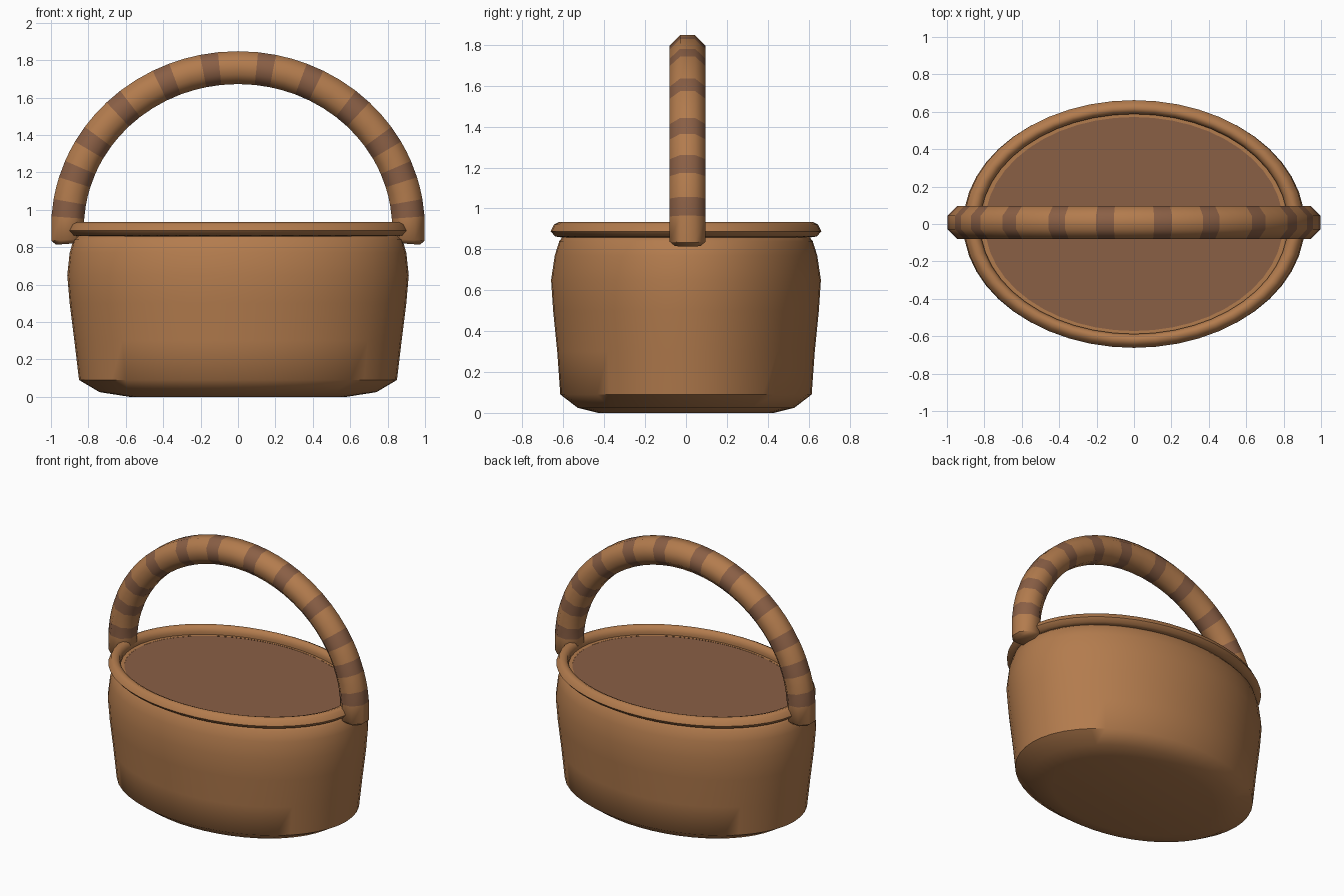
import bpy, bmesh, math
from mathutils import Vector

cube = bpy.data.objects.get("Cube")
if cube:
    bpy.data.objects.remove(cube)


def make_material(name, rgb):
    m = bpy.data.materials.new(name)
    m.use_nodes = True
    m.diffuse_color = (*rgb, 1)
    m.node_tree.nodes["Principled BSDF"].inputs["Base Color"].default_value = (*rgb, 1)
    return m


tan = make_material("wicker tan", (0.45, 0.20, 0.075))
brown = make_material("dark brown", (0.255, 0.115, 0.06))


def loft(name, rings, angle, closed=False, caps=True, rule=None):
    """Skin a list of point rings; rule(ring index) gives the material slot."""
    bm = bmesh.new()
    loops = [[bm.verts.new(p) for p in ring] for ring in rings]
    count = len(loops[0])
    for i in range(len(loops) if closed else len(loops) - 1):
        a, b = loops[i], loops[(i + 1) % len(loops)]
        for j in range(count):
            k = (j + 1) % count
            f = bm.faces.new((a[j], a[k], b[k], b[j]))
            f.material_index = rule(i) if rule else 0
    if caps and not closed:
        bm.faces.new(loops[0][::-1])
        last = bm.faces.new(loops[-1])
        last.material_index = rule(len(loops) - 1) if rule else 0
    bmesh.ops.recalc_face_normals(bm, faces=bm.faces)
    mesh = bpy.data.meshes.new(name)
    bm.to_mesh(mesh)
    bm.free()
    mesh.materials.append(tan)
    mesh.materials.append(brown)
    obj = bpy.data.objects.new(name, mesh)
    bpy.context.collection.objects.link(obj)
    bpy.ops.object.select_all(action='DESELECT')
    obj.select_set(True)
    bpy.context.view_layer.objects.active = obj
    bpy.ops.object.shade_smooth_by_angle(angle=math.radians(angle))
    return obj


def ellipse(a, b, z, sides=48):
    steps = [math.tau * i / sides for i in range(sides)]
    return [Vector((a * math.cos(t), b * math.sin(t), z)) for t in steps]


# Bulging oval body: x radius, y radius, height
body = [(0.58, 0.43, 0), (0.74, 0.53, 0.025), (0.85, 0.615, 0.09),
        (0.875, 0.63, 0.3), (0.9, 0.65, 0.5), (0.913, 0.66, 0.65),
        (0.9, 0.642, 0.77), (0.88, 0.62, 0.84), (0.85, 0.6, 0.865)]
loft("basket_body", [ellipse(*p) for p in body], 50)

# Rolled rim, closed cross-section
rim = [(0.85, 0.605, 0.858), (0.885, 0.64, 0.863), (0.907, 0.662, 0.888),
       (0.89, 0.645, 0.922), (0.865, 0.62, 0.935), (0.835, 0.598, 0.925),
       (0.822, 0.588, 0.895), (0.825, 0.59, 0.865)]
loft("basket_rim", [ellipse(*p) for p in rim], 60, closed=True)

# Inner ledge and the flat brown filling
inside = [(0.83, 0.595, 0.86), (0.825, 0.592, 0.876), (0.797, 0.572, 0.876)]
loft("inner_ledge", [ellipse(*p) for p in inside], 30, caps=False)
loft("basket_filling", [ellipse(0.8, 0.574, 0.86), ellipse(0.797, 0.572, 0.875)],
     30, rule=lambda i: 1)

# Arched handle with flush bands
SIDES = 8
half = [6.7, 19.5, 32, 48, 65.5, 81]
bands = half + [180 - a for a in half]
cuts = sorted([a + d for a in bands for d in (-2.8, 2.8)]
              + [-4, 90] + [(a + b) / 2 for a, b in zip(half, half[1:])]
              + [180 - (a + b) / 2 for a, b in zip(half, half[1:])] + [184])


def handle_ring(deg, radius, drop=0.0):
    t = math.radians(deg)
    centre = Vector((0.912 * math.cos(t), 0.008, 0.9 + 0.86 * math.sin(t) - drop))
    out = Vector((0.86 * math.cos(t), 0, 0.912 * math.sin(t))).normalized()
    points = []
    for j in range(SIDES):
        u = math.tau * (j + 0.5) / SIDES
        points.append(centre + out * radius * math.cos(u)
                      + Vector((0, radius * math.sin(u), 0)))
    return points


def band_slot(i):
    if not 0 < i < len(cuts):
        return 0
    middle = (cuts[i - 1] + cuts[i]) / 2
    return int(any(abs(middle - a) < 2 for a in bands))


rings = [handle_ring(-4, 0.068, 0.022)]
rings += [handle_ring(a, 0.095) for a in cuts]
rings += [handle_ring(184, 0.068, 0.022)]
loft("handle", rings, 50, rule=band_slot)
